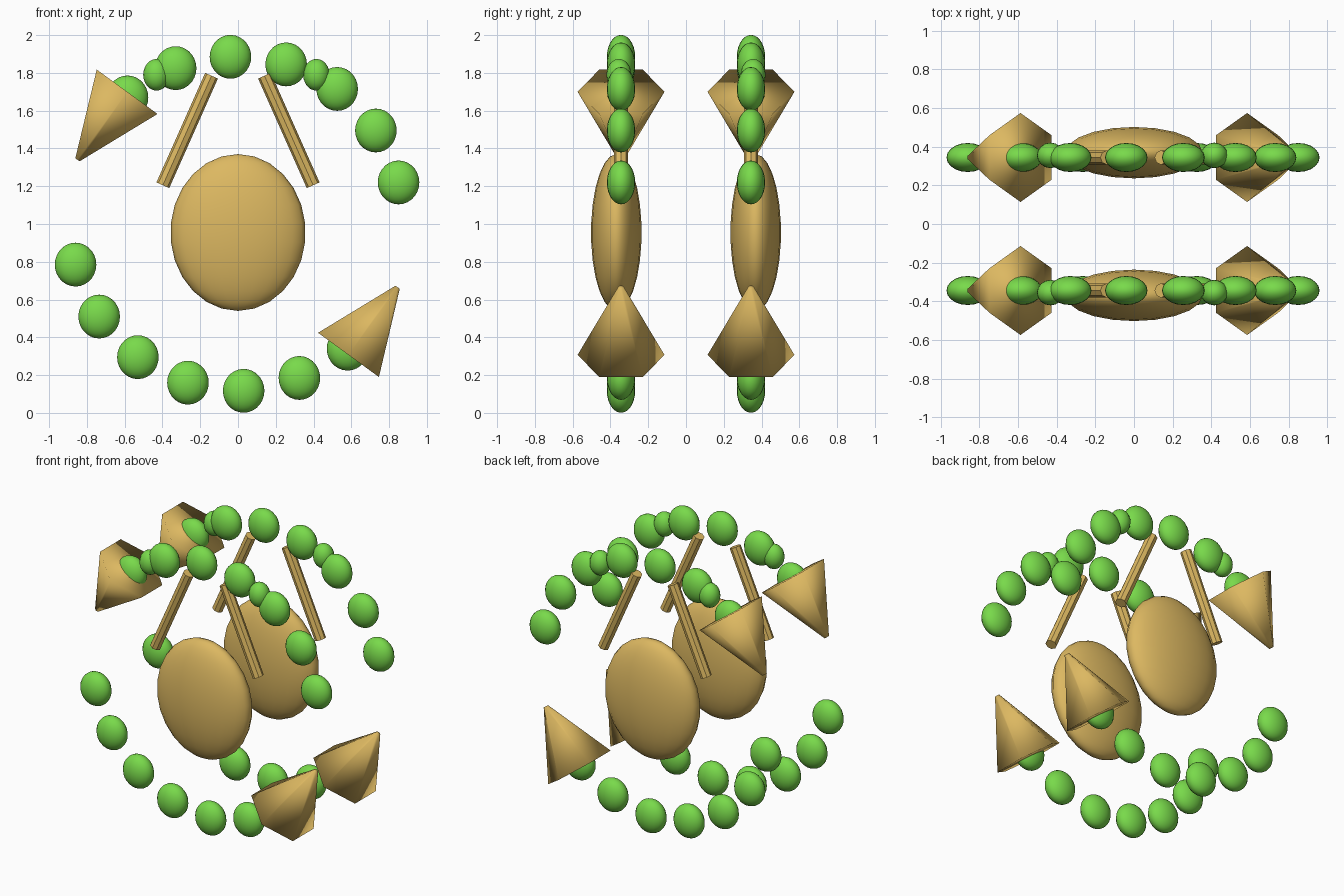
import bpy
from mathutils import Vector

if "Cube" in bpy.data.objects:
    bpy.data.objects.remove(bpy.data.objects["Cube"], do_unlink=True)


def make_material(name, colour):
    mat = bpy.data.materials.new(name)
    mat.use_nodes = True
    mat.diffuse_color = (*colour, 1)
    mat.node_tree.nodes["Principled BSDF"].inputs["Base Color"].default_value = (*colour, 1)
    return mat


gold = make_material("gold", (0.72, 0.48, 0.12))
green = make_material("leaf_green", (0.19, 0.70, 0.07))


def finish(name, mat):
    obj = bpy.context.object
    obj.name = name
    obj.data.materials.append(mat)
    return obj


def ellipsoid(name, centre, radii, mat, segments, rings):
    bpy.ops.mesh.primitive_uv_sphere_add(segments=segments, ring_count=rings, radius=1, location=centre)
    obj = finish(name, mat)
    obj.scale = radii
    bpy.ops.object.shade_smooth()


def tapered_bar(name, start, end, r1, r2, sides):
    # Cone or rod running from start to end, with one corner towards the y axis
    start, end = Vector(start), Vector(end)
    axis = end - start
    bpy.ops.mesh.primitive_cone_add(vertices=sides, radius1=r1, radius2=r2,
                                    depth=axis.length, location=(start + end) / 2)
    obj = finish(name, gold)
    # Turning about y alone keeps the corners on the y axis
    obj.rotation_mode = 'QUATERNION'
    obj.rotation_quaternion = Vector((0, 0, 1)).rotation_difference(axis)
    return obj


# Bead centres (x, z) along the broken ring
UPPER = [(-0.585, 1.67), (-0.33, 1.825), (-0.04, 1.885), (0.255, 1.845),
         (0.525, 1.715), (0.73, 1.495), (0.85, 1.22)]
LOWER = [(-0.86, 0.785), (-0.735, 0.51), (-0.53, 0.295), (-0.265, 0.16),
         (0.03, 0.117), (0.325, 0.185), (0.58, 0.34)]

# The emblem appears once on the front and once on the back
for label, s in (("front", -1), ("back", 1)):
    y = 0.344 * s

    # Central flattened disc
    ellipsoid(f"{label}_disc", (0, 0.369 * s, 0.955), (0.358, 0.134, 0.415), gold, 20, 13)

    # Ring of large beads, plus two small ones
    for i, (x, z) in enumerate(UPPER + LOWER):
        ellipsoid(f"{label}_bead_{i + 1}", (x, y, z), (0.11, 0.075, 0.116), green, 20, 14)
    for side, x in (("right", -0.432), ("left", 0.415)):
        ellipsoid(f"{label}_small_bead_{side}", (x, 0.355 * s, 1.79), (0.07, 0.066, 0.084), green, 16, 12)

    # Two slanted rods above the disc
    for side, m in (("right", -1), ("left", 1)):
        tapered_bar(f"{label}_rod_{side}", (0.398 * m, y, 1.205), (0.14 * m, y, 1.785), 0.037, 0.037, 8)
        bpy.ops.object.shade_smooth_by_angle()

    # Six-sided arrowhead cones ending each arc
    tapered_bar(f"{label}_arrowhead_upper", (-0.587, y, 1.70), (-0.85, y, 1.34), 0.23, 0.016, 6)
    bpy.ops.object.shade_smooth()
    tapered_bar(f"{label}_arrowhead_lower", (0.585, y, 0.307), (0.845, y, 0.665), 0.23, 0.016, 6)
    bpy.ops.object.shade_smooth()
